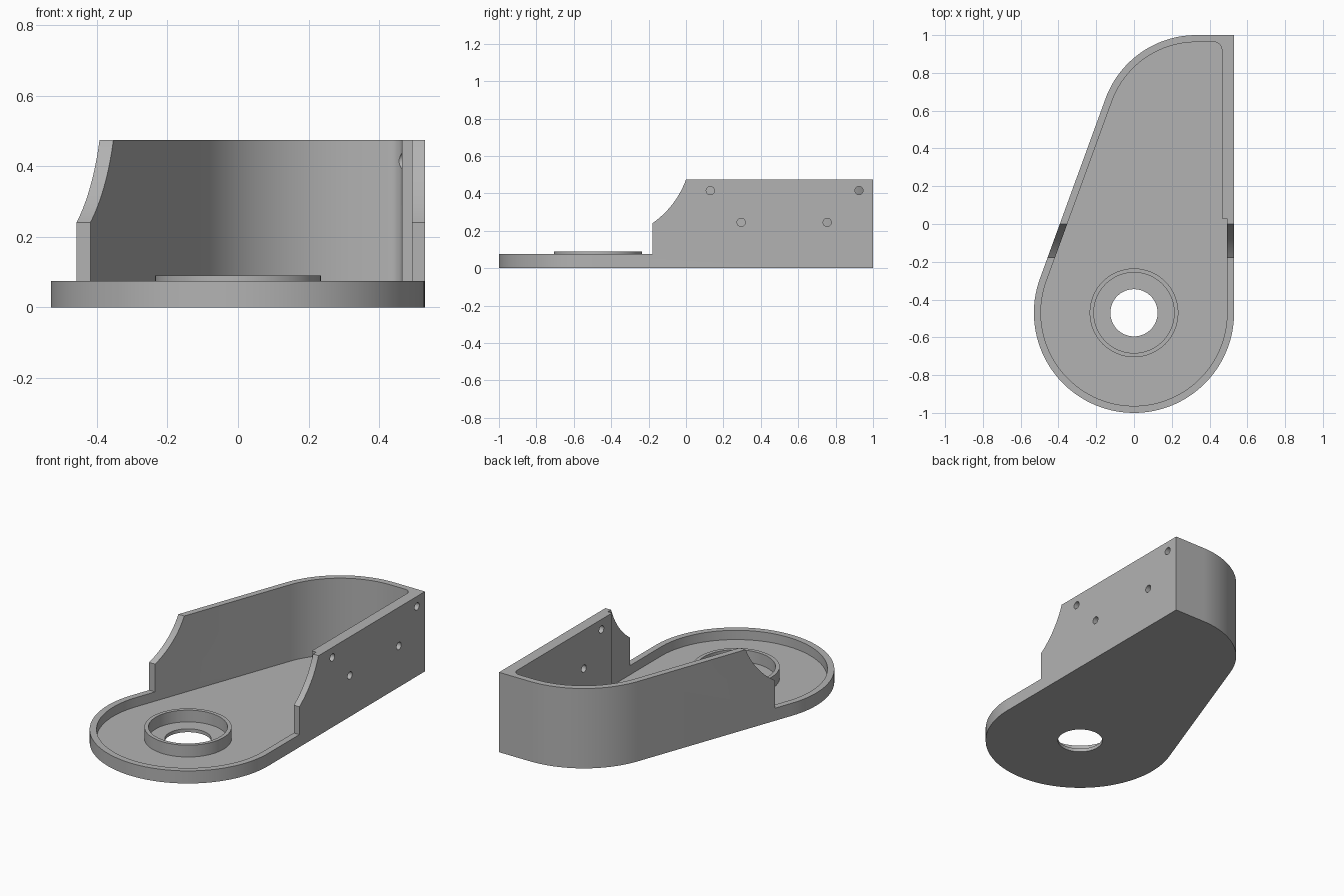
import bpy
import bmesh
from math import cos, sin, radians
from mathutils import Matrix, Vector

if "Cube" in bpy.data.objects:
    bpy.data.objects.remove(bpy.data.objects["Cube"])

HEIGHT, FLOOR, RIM, WALL = 0.475, 0.02, 0.075, 0.037
NOSE, NOSE_R = (0, -0.47), 0.53       # round front end
BACK, BACK_R = (0.33, 0.488), 0.512   # rounded back shoulder
LEAN = 160                            # direction the slanted wall faces

grey = bpy.data.materials.new("light grey")
grey.use_nodes = True
grey.diffuse_color = (0.45, 0.45, 0.45, 1)
grey.node_tree.nodes["Principled BSDF"].inputs["Base Color"].default_value = (0.45, 0.45, 0.45, 1)


def arc(centre, r, start, end, steps):
    angles = [radians(start + (end - start) * i / steps) for i in range(steps + 1)]
    return [(centre[0] + r * cos(a), centre[1] + r * sin(a)) for a in angles]


def prism(name, outline, low, high, along_x=False):
    """Extrude an outline in z, or a (y, z) outline along x."""
    bm = bmesh.new()
    place = (lambda a, b: (low, a, b)) if along_x else (lambda a, b: (a, b, low))
    face = bm.faces.new([bm.verts.new(place(a, b)) for a, b in outline])
    ext = bmesh.ops.extrude_face_region(bm, geom=[face])
    shift = Vector((high - low, 0, 0) if along_x else (0, 0, high - low))
    bmesh.ops.translate(bm, vec=shift, verts=[v for v in ext["geom"] if isinstance(v, bmesh.types.BMVert)])
    bmesh.ops.recalc_face_normals(bm, faces=bm.faces)
    mesh = bpy.data.meshes.new(name)
    bm.to_mesh(mesh)
    bm.free()
    mesh.materials.append(grey)
    obj = bpy.data.objects.new(name, mesh)
    bpy.context.collection.objects.link(obj)
    return obj


def disc(name, centre, r, low, high, along_x=False, steps=64):
    return prism(name, arc(centre, r, 0, 360, steps)[:-1], low, high, along_x)


def combine(target, tool, operation="DIFFERENCE"):
    mod = target.modifiers.new(tool.name, "BOOLEAN")
    mod.operation, mod.solver, mod.object = operation, "EXACT", tool
    bpy.context.view_layer.objects.active = target
    bpy.ops.object.modifier_apply(modifier=mod.name)
    bpy.data.objects.remove(tool)


# Outer body: round nose, straight side, square corner, rounded shoulder
outer = arc(NOSE, NOSE_R, LEAN, 360, 64) + [(0.53, 1)] + arc(BACK, BACK_R, 90, LEAN, 28)
housing = prism("bracket_housing", outer, 0, HEIGHT)

# Cavity, with the straight wall thicker towards the back
inner = (arc(NOSE, NOSE_R - WALL, LEAN, 360, 64) + [(0.493, 0.03), (0.465, 0.03)]
         + arc((0.425, 0.923), 0.04, 0, 90, 8) + arc(BACK, BACK_R - WALL, 90, LEAN, 28))
combine(housing, prism("cavity", inner, FLOOR, 1))

# Open front with a step and a concave sweep up to the full wall height
sweep = arc((-0.458, 0.64), 0.487, -55.2, -19.8, 16)
front = [(-1.2, RIM), (-0.18, RIM)] + sweep + [(0, 0.6), (-1.2, 0.6)]
combine(housing, prism("front_opening", front, -1, 1, True))

# Bearing collar around the shaft hole
combine(housing, disc("collar", NOSE, 0.235, 0.01, 0.09), "UNION")
combine(housing, disc("collar_bore", NOSE, 0.213, FLOOR, 0.2))
combine(housing, disc("shaft_hole", NOSE, 0.125, -0.1, 0.2))

# Screw holes through the straight wall
for y, z in [(0.13, 0.415), (0.295, 0.245), (0.755, 0.245), (0.925, 0.415)]:
    combine(housing, disc("screw_hole", (y, z), 0.022, 0.4, 0.6, True, 24))

bpy.ops.object.select_all(action="DESELECT")
housing.select_set(True)
bpy.context.view_layer.objects.active = housing
bpy.ops.object.shade_smooth_by_angle(angle=radians(25))
